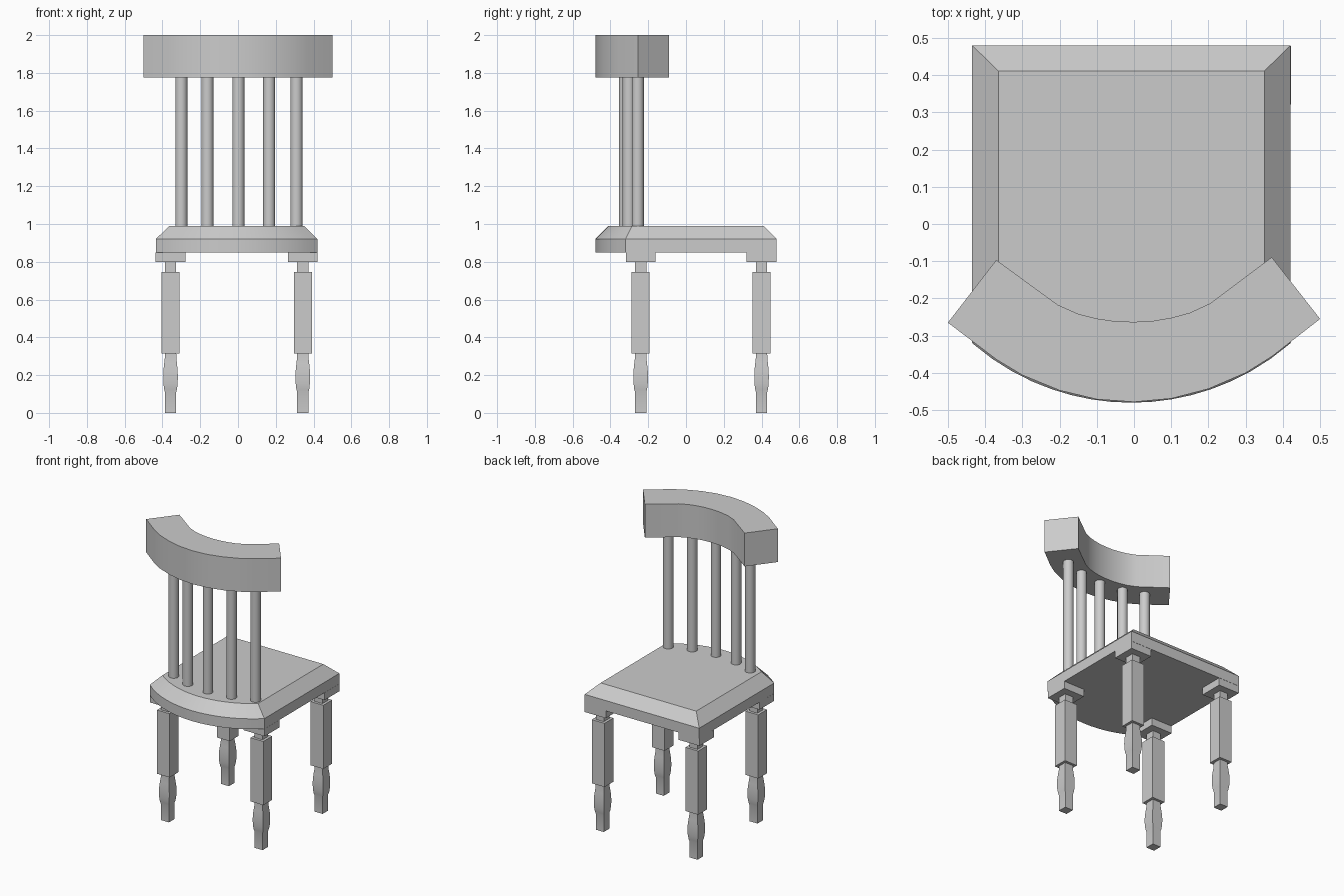
import bpy, bmesh, math

cube = bpy.data.objects.get("Cube")
if cube:
    bpy.data.objects.remove(cube, do_unlink=True)

GREY = (0.6, 0.6, 0.6, 1)
mat = bpy.data.materials.new("plain grey")
mat.use_nodes = True
mat.diffuse_color = GREY
mat.node_tree.nodes["Principled BSDF"].inputs["Base Color"].default_value = GREY


def loft(name, rings):
    """Skin a stack of equal-length point rings and cap both ends."""
    bm = bmesh.new()
    loops = [[bm.verts.new(p) for p in ring] for ring in rings]
    n = len(loops[0])
    for a, b in zip(loops, loops[1:]):
        for i in range(n):
            j = (i + 1) % n
            bm.faces.new((a[i], a[j], b[j], b[i]))
    bm.faces.new(loops[0][::-1])
    bm.faces.new(loops[-1])
    bmesh.ops.recalc_face_normals(bm, faces=bm.faces)
    mesh = bpy.data.meshes.new(name)
    bm.to_mesh(mesh)
    bm.free()
    mesh.materials.append(mat)
    obj = bpy.data.objects.new(name, mesh)
    bpy.context.collection.objects.link(obj)
    bpy.ops.object.select_all(action='DESELECT')
    obj.select_set(True)
    bpy.context.view_layer.objects.active = obj
    bpy.ops.object.shade_smooth_by_angle(angle=math.radians(30))
    return obj


def square(x, y, z, width):
    h = width / 2
    return [(x - h, y - h, z), (x + h, y - h, z), (x + h, y + h, z), (x - h, y + h, z)]


CX = -0.007  # middle of the seat and legs


def seat_ring(half, far, corner, apex, z, steps=16):
    """Straight far side, bowed side under the backrest."""
    sag = corner - apex
    r = (half * half + sag * sag) / (2 * sag)
    ring = [(CX + half, far, z), (CX - half, far, z)]
    for i in range(steps + 1):
        x = -half + 2 * half * i / steps
        ring.append((CX + x, apex + r - math.sqrt(r * r - x * x), z))
    return ring


# Seat with a sloped upper rim
loft("seat", [seat_ring(0.428, 0.48, -0.32, -0.48, 0.85),
              seat_ring(0.428, 0.48, -0.32, -0.48, 0.92),
              seat_ring(0.357, 0.411, -0.286, -0.41, 0.99)])

# Legs: bulged foot, thick shaft and thin neck under a corner block
foot = [(0, 0.06), (0.11, 0.06), (0.125, 0.068), (0.155, 0.075), (0.19, 0.077),
        (0.225, 0.075), (0.26, 0.068), (0.29, 0.061), (0.315, 0.06)]
shaft = [(0.315, 0.095), (0.745, 0.095)]
neck = [(0.745, 0.06), (0.80, 0.06)]
for side, sx in (("left", 1), ("right", -1)):
    for end, y in (("front", -0.24), ("back", 0.4)):
        x = CX + 0.35 * sx
        loft(f"{end}_{side}_leg", [square(x, y, z, w) for z, w in foot + shaft + neck])
        loft(f"{end}_{side}_corner_block",
             [square(x, y, z, 0.157) for z in (0.80, 0.85)])

# Spindles
for i, (x, y) in enumerate([(-0.3, -0.257), (-0.162, -0.303), (0.002, -0.323),
                            (0.165, -0.303), (0.31, -0.255)]):
    circle = [(x + 0.032 * math.cos(a), y + 0.032 * math.sin(a))
              for a in (math.tau * k / 24 for k in range(24))]
    loft(f"spindle_{i + 1}", [[(px, py, z) for px, py in circle] for z in (0.98, 1.785)])

# Curved top rail
inner = [(0.37, -0.093), (0.205, -0.215), (0.15, -0.24), (0.1, -0.253), (0.05, -0.261), (0, -0.263)]
outer = [(0.5, -0.26), (0.37, -0.36), (0.3, -0.403), (0.2, -0.445), (0.1, -0.47), (0, -0.478)]


def mirrored(pts):
    return pts + [(-x, y) for x, y in pts[-2::-1]]


outline = mirrored(inner) + mirrored(outer)[::-1]
loft("top_rail", [[(x, y + 0.01 * x, z) for x, y in outline] for z in (1.775, 2.0)])
